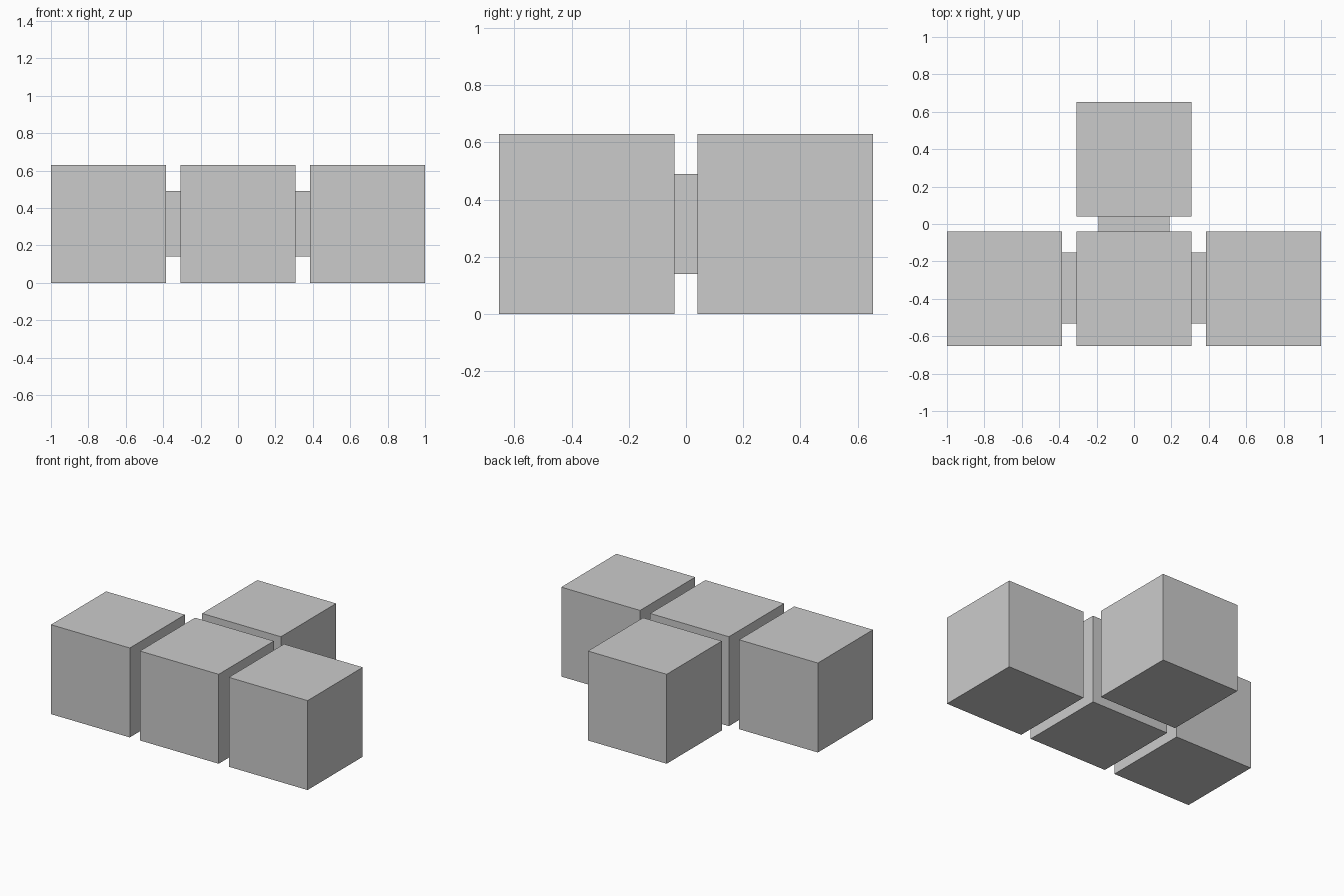
import bpy

# Remove the default cube
cube = bpy.data.objects.get("Cube")
if cube:
    bpy.data.objects.remove(cube, do_unlink=True)

# Single plain grey
grey = bpy.data.materials.new("plain_grey")
grey.use_nodes = True
colour = (0.6, 0.6, 0.6, 1)
grey.diffuse_color = colour
grey.node_tree.nodes["Principled BSDF"].inputs["Base Color"].default_value = colour

SIDE, HEIGHT, GAP = 0.614, 0.63, 0.079
STEP = SIDE + GAP        # distance between neighbouring block centres
ROW_Y = -STEP / 2        # centre line of the front row
MID_Z = HEIGHT / 2


def box(name, centre, size):
    bpy.ops.mesh.primitive_cube_add(size=1, location=centre)
    obj = bpy.context.object
    obj.name = name
    obj.scale = size
    bpy.ops.object.transform_apply(location=False, rotation=False, scale=True)
    obj.data.materials.append(grey)
    return obj


# Four blocks in a T layout
block = (SIDE, SIDE, HEIGHT)
box("centre_block", (0, ROW_Y, MID_Z), block)
box("back_block", (0, -ROW_Y, MID_Z), block)

# Connectors sunk slightly into the blocks they join
LENGTH, WIDTH, TALL = GAP + 0.04, 0.38, 0.35
box("back_connector", (0, 0, MID_Z), (WIDTH, LENGTH, TALL))

# Left and right arms of the T
for side, sign in (("left", 1), ("right", -1)):
    box(side + "_block", (sign * STEP, ROW_Y, MID_Z), block)
    box(side + "_connector", (sign * STEP / 2, ROW_Y + 0.004, MID_Z), (LENGTH, WIDTH, TALL))
